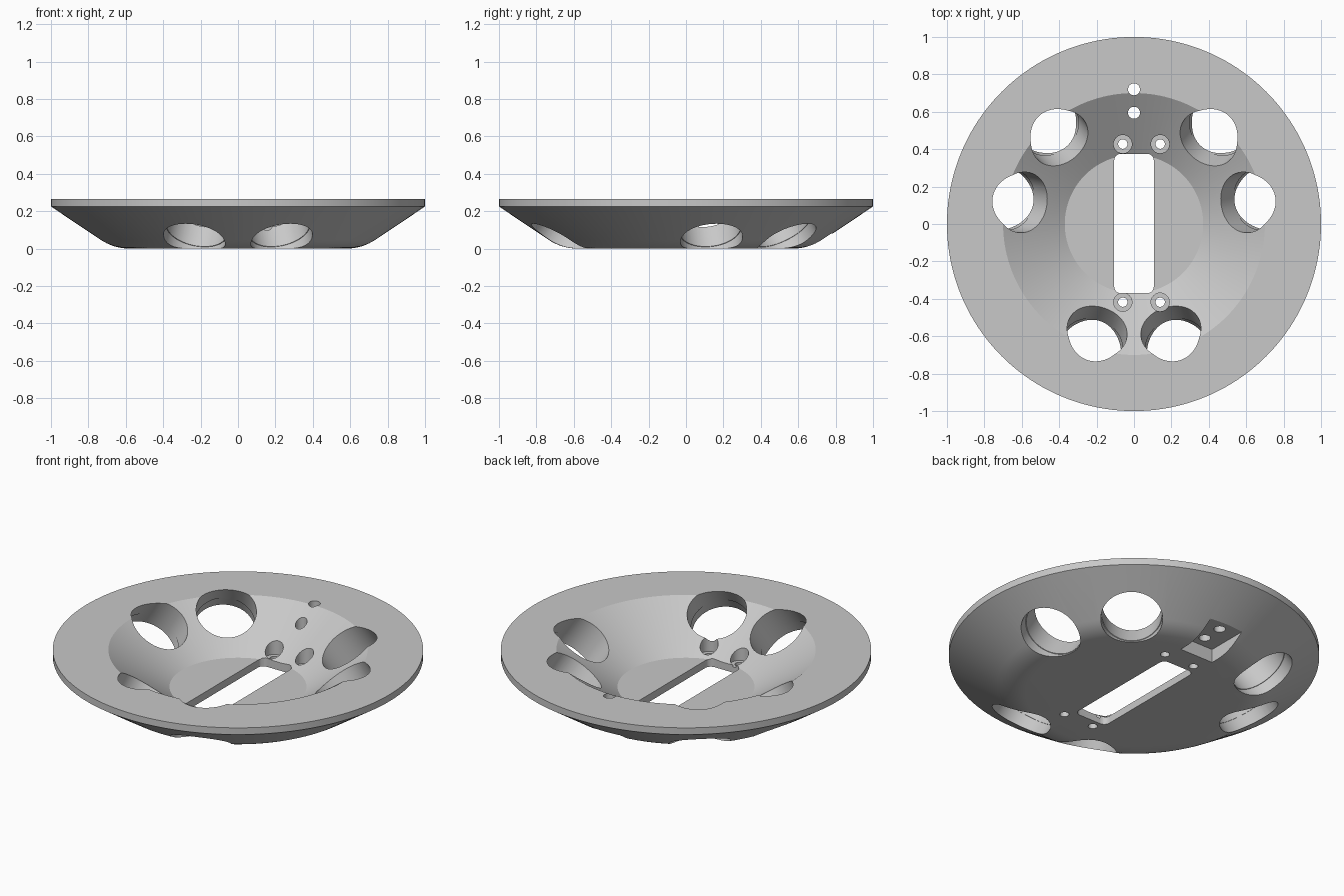
import bpy
import bmesh
from math import radians, sin, cos, tau
from mathutils import Matrix, Vector

if "Cube" in bpy.data.objects:
    bpy.data.objects.remove(bpy.data.objects["Cube"], do_unlink=True)

grey = bpy.data.materials.new("light_grey")
grey.use_nodes = True
COLOUR = (0.58, 0.58, 0.58, 1)
grey.diffuse_color = COLOUR
grey.node_tree.nodes["Principled BSDF"].inputs["Base Color"].default_value = COLOUR

SLOPE = radians(34)


def finish(name, bm, matrix):
    bmesh.ops.remove_doubles(bm, verts=bm.verts, dist=0.0001)
    bmesh.ops.recalc_face_normals(bm, faces=bm.faces)
    mesh = bpy.data.meshes.new(name)
    bm.to_mesh(mesh)
    bm.free()
    mesh.materials.append(grey)
    obj = bpy.data.objects.new(name, mesh)
    obj.matrix_world = matrix
    bpy.context.collection.objects.link(obj)
    return obj


def lathe(name, profile, steps, matrix=Matrix()):
    """Revolve (radius, height) points around the z axis."""
    bm = bmesh.new()
    verts = [bm.verts.new((r, 0, z)) for r, z in profile]
    edges = [bm.edges.new(pair) for pair in zip(verts, verts[1:])]
    bmesh.ops.spin(bm, geom=verts + edges, axis=(0, 0, 1), cent=(0, 0, 0),
                   angle=tau, steps=steps)
    return finish(name, bm, matrix)


def block(name, x, y, z, corner=0):
    """Box between the given ranges, with optional rounded upright edges."""
    bm = bmesh.new()
    bmesh.ops.create_cube(bm, size=1)
    for v in bm.verts:
        v.co = Vector([r[0] if c < 0 else r[1] for c, r in zip(v.co, (x, y, z))])
    if corner:
        upright = [e for e in bm.edges
                   if abs(e.verts[0].co.z - e.verts[1].co.z) > 0.01]
        bmesh.ops.bevel(bm, geom=upright, offset=corner, segments=6,
                        profile=0.5, affect='EDGES')
    return finish(name, bm, Matrix())


# Dish: flat floor, rounded lower edge, sloped wall, wide flat rim
fillet = 0.085
radius = fillet / sin(SLOPE / 2) * cos(SLOPE / 2)
bend = [(0.58 + radius * sin(SLOPE * i / 8), radius * (1 - cos(SLOPE * i / 8)))
        for i in range(9)]
profile = ([(0, 0)] + bend +
           [(1, 0.225), (1, 0.265), (0.7, 0.265), (0.37, 0.044), (0, 0.044)])
dish = lathe("dish", profile, 160)

cutters = []

# Six large tilted openings in three pairs, square to the wall
opening = [(0, -0.3), (0.167, -0.3), (0.167, 0.075), (0.163, 0.075),
           (0.163, 0.5), (0, 0.5)]
for middle in (30, 150, 270):
    for side in (-19, 19):
        place = (Matrix.Rotation(radians(middle + side), 4, 'Z')
                 @ Matrix.Translation((0.724, 0, 0.04))
                 @ Matrix.Rotation(-SLOPE, 4, 'Y'))
        cutters.append(lathe("opening_cutter", opening, 64, place))

# Long central slot
cutters.append(block("slot_cutter", (-0.106, 0.106), (-0.37, 0.375), (-0.1, 0.2), 0.035))

# Counterbored screw holes beside the slot ends
screw = [(0, -0.1), (0.025, -0.1), (0.025, 0.034), (0.049, 0.034),
         (0.049, 0.4), (0, 0.4)]
for x in (-0.06, 0.14):
    for y in (-0.418, 0.427):
        cutters.append(lathe("screw_cutter", screw, 32, Matrix.Translation((x, y, 0))))

# Flat-roofed pocket under the back wall with two through holes
cutters.append(block("pocket_cutter", (-0.11, 0.11), (0.525, 0.9), (-0.1, 0.08)))
pin = [(0, -0.1), (0.032, -0.1), (0.032, 0.4), (0, 0.4)]
for y in (0.595, 0.72):
    cutters.append(lathe("pin_cutter", pin, 32, Matrix.Translation((0, y, 0))))

# Cut everything out of the dish
bpy.context.view_layer.update()
bpy.ops.object.select_all(action='DESELECT')
bpy.context.view_layer.objects.active = dish
dish.select_set(True)
for cutter in cutters:
    cutter.hide_render = True
    mod = dish.modifiers.new("cut", 'BOOLEAN')
    mod.operation = 'DIFFERENCE'
    mod.solver = 'EXACT'
    mod.object = cutter
    bpy.ops.object.modifier_apply(modifier=mod.name)
for cutter in cutters:
    bpy.data.objects.remove(cutter, do_unlink=True)

bpy.ops.object.shade_smooth_by_angle(angle=radians(25))
